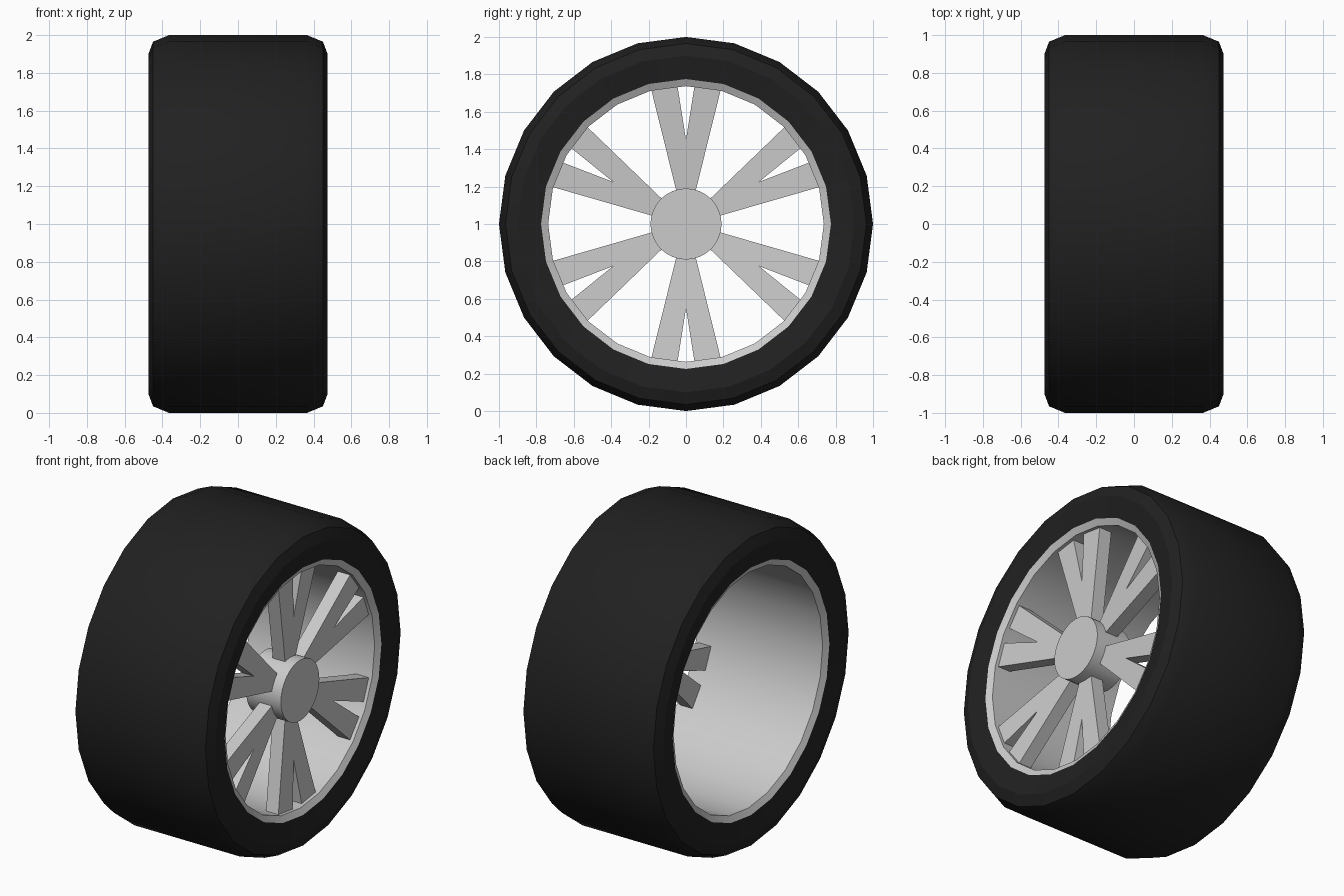
import bpy, bmesh, math

if "Cube" in bpy.data.objects:
    bpy.data.objects.remove(bpy.data.objects["Cube"])

C = 1.0  # axle height


def finish(bm, name, mat=None, smooth=True):
    bmesh.ops.recalc_face_normals(bm, faces=bm.faces)
    me = bpy.data.meshes.new(name)
    bm.to_mesh(me)
    bm.free()
    ob = bpy.data.objects.new(name, me)
    bpy.context.collection.objects.link(ob)
    if mat:
        me.materials.append(mat)
    if smooth:
        bpy.ops.object.select_all(action='DESELECT')
        ob.select_set(True)
        bpy.context.view_layer.objects.active = ob
        bpy.ops.object.shade_smooth_by_angle(angle=math.radians(28))
    return ob


def lathe(name, profile, sides, mat=None, caps=False):
    """Spin (x, radius) profile about the axle; ring-shaped or capped."""
    bm = bmesh.new()
    rings = []
    for x, r in profile:
        rings.append([bm.verts.new((x, r * math.sin(2 * math.pi * i / sides),
                                    C + r * math.cos(2 * math.pi * i / sides)))
                      for i in range(sides)])
    n = len(rings)
    for k in range(n - 1 if caps else n):
        a, b = rings[k], rings[(k + 1) % n]
        for i in range(sides):
            j = (i + 1) % sides
            bm.faces.new((a[i], a[j], b[j], b[i]))
    if caps:
        bm.faces.new(rings[0])
        bm.faces.new(rings[-1])
    return finish(bm, name, mat)


rubber = bpy.data.materials.new("rubber")
rubber.diffuse_color = (0.015, 0.015, 0.015, 1)
rubber.use_nodes = True
rubber.node_tree.nodes["Principled BSDF"].inputs["Base Color"].default_value = rubber.diffuse_color

# tyre: mirrored half profile, closed into a ring
half = [(0.45, 0.775), (0.474, 0.9), (0.45, 0.965), (0.365, 1.0)]
lathe("tyre", half + [(-x, r) for x, r in reversed(half)], 24, rubber)

# rim barrel with bevelled lips
half = [(0.43, 0.737), (0.45, 0.775)]
lathe("rim", half + [(-x, r) for x, r in reversed(half)], 24)

# hub
lathe("hub", [(0.19, 0.19), (0.43, 0.19)], 32, caps=True)

# six forked spokes: outline as (sideways, radius), swept slightly outward
right = [(0.045, 0.15), (0.185, 0.715), (0.045, 0.735)]
outline = right + [(0.0, 0.45)] + [(-s, r) for s, r in reversed(right)]
for k in range(6):
    a = k * math.pi / 3
    bm = bmesh.new()
    layers = []
    for depth in (0.0, -0.085):
        layer = []
        for s, r in outline:
            x = 0.36 + 0.05 * (r - 0.15) / 0.585 + depth
            layer.append(bm.verts.new((x, s * math.cos(a) + r * math.sin(a),
                                       C - s * math.sin(a) + r * math.cos(a))))
        layers.append(layer)
    f, b = layers
    n = len(outline)
    for i in range(n):
        j = (i + 1) % n
        bm.faces.new((f[i], f[j], b[j], b[i]))
    # two limbs per side, split along the centre line
    for l in layers:
        bm.faces.new((l[0], l[1], l[2], l[3]))
        bm.faces.new((l[3], l[4], l[5], l[6]))
        bm.faces.new((l[0], l[3], l[6]))
    finish(bm, "spoke_%d" % (k + 1), smooth=False)
